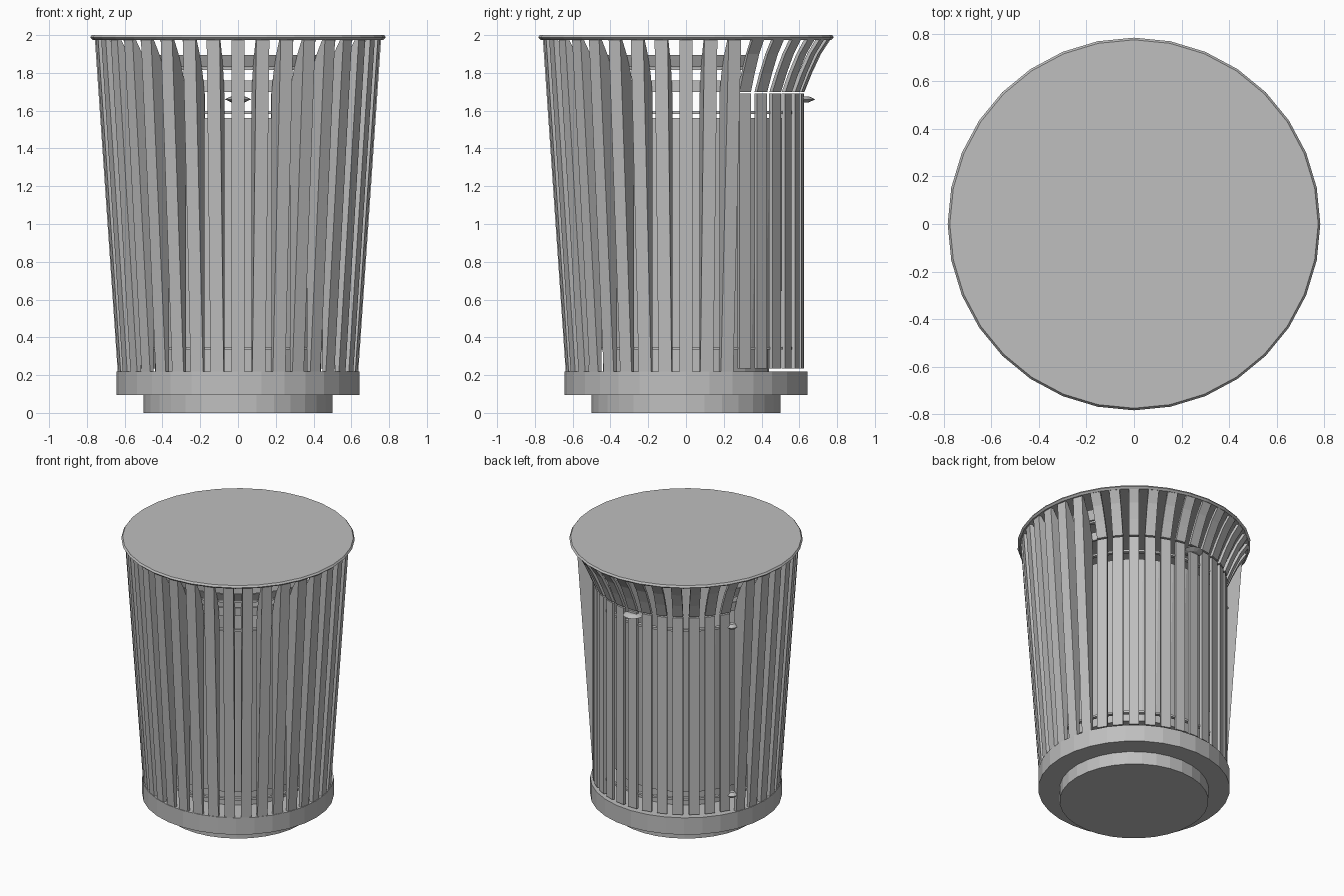
import bpy, bmesh, math
from mathutils import Matrix, Vector

cube = bpy.data.objects.get("Cube")
if cube:
    bpy.data.objects.remove(cube, do_unlink=True)

GREY = (0.52, 0.52, 0.52, 1)
metal = bpy.data.materials.new("grey_metal")
metal.use_nodes = True
metal.diffuse_color = GREY
metal.node_tree.nodes["Principled BSDF"].inputs["Base Color"].default_value = GREY


def finish(name, bm):
    bmesh.ops.remove_doubles(bm, verts=bm.verts, dist=0.0001)
    bmesh.ops.recalc_face_normals(bm, faces=bm.faces)
    mesh = bpy.data.meshes.new(name)
    bm.to_mesh(mesh)
    bm.free()
    mesh.materials.append(metal)
    obj = bpy.data.objects.new(name, mesh)
    bpy.context.collection.objects.link(obj)
    return obj


def lathe(name, profile, sides=32, centre=(0, 0)):
    """Spin an (r, z) profile all the way round."""
    bm = bmesh.new()
    verts = [bm.verts.new((r, 0, z)) for r, z in profile]
    edges = [bm.edges.new(pair) for pair in zip(verts, verts[1:])]
    bmesh.ops.spin(bm, geom=verts + edges, axis=(0, 0, 1), cent=(0, 0, 0),
                   angle=math.tau, steps=sides)
    obj = finish(name, bm)
    obj.location = (centre[0], centre[1], 0)
    return obj


def hoop(name, r0, r1, z0, z1, flare=0.0, start=0, sweep=360, sides=36):
    """Flat bar bent round the axis, optionally leaning outward and open."""
    bm = bmesh.new()
    corners = [(r0, z0), (r1, z0), (r1 + flare, z1), (r0 + flare, z1)]
    face = bm.faces.new([bm.verts.new((r, 0, z)) for r, z in corners])
    bmesh.ops.rotate(bm, verts=bm.verts, cent=(0, 0, 0),
                     matrix=Matrix.Rotation(math.radians(start), 3, "Z"))
    closed = sweep == 360
    geom = list(face.edges) if closed else [face]
    if closed:
        bm.faces.remove(face)
        geom = list(bm.edges) + list(bm.verts)
    else:
        bmesh.ops.duplicate(bm, geom=[face] + list(face.edges) + list(face.verts))
        geom = [face] + list(face.edges) + list(face.verts)
    bmesh.ops.spin(bm, geom=geom, axis=(0, 0, 1), cent=(0, 0, 0),
                   angle=math.radians(sweep), steps=sides)
    return finish(name, bm)


def slats(name, profile, angles, width=0.07):
    """Copies of an (r, z) side profile, given a width, set round the axis."""
    bm = bmesh.new()
    for a in angles:
        out = Vector((math.cos(math.radians(a)), math.sin(math.radians(a)), 0))
        side = Vector((-out.y, out.x, 0)) * width / 2
        rows = [[bm.verts.new(out * r + Vector((0, 0, z)) + side * s)
                 for r, z in profile] for s in (-1, 1)]
        bm.faces.new(rows[0])
        bm.faces.new(rows[1][::-1])
        n = len(profile)
        for i in range(n):
            j = (i + 1) % n
            bm.faces.new((rows[0][i], rows[0][j], rows[1][j], rows[1][i]))
    return finish(name, bm)


# Base, pedestal and lid
lathe("foot", [(0, 0), (0.5, 0), (0.5, 0.1), (0, 0.1)])
lathe("base_drum", [(0, 0.095), (0.643, 0.095), (0.643, 0.22), (0, 0.22)])
lathe("pedestal", [(0, 0.22), (0.44, 0.22), (0.44, 0.34), (0, 0.34)])
lathe("lid", [(0, 1.98), (0.77, 1.975), (0.783, 1.987), (0.774, 2.0), (0, 2.0)])

# Open inner bin
lathe("inner_bin", [(0, 0.34), (0.49, 0.34), (0.547, 1.56), (0.535, 1.56),
                    (0.48, 0.355), (0, 0.355)])

# Slats: blades whose inner edge stays upright, then curves out to the lid
door_angles = range(30, 151, 10)
blade_angles = range(160, 381, 10)
slats("body_slats", [(0.637, 0.22), (0.758, 1.98), (0.738, 1.98), (0.69, 1.9),
                     (0.645, 1.8), (0.618, 1.7), (0.612, 1.6), (0.612, 0.22)],
      blade_angles)
slats("door_slats", [(0.604, 0.235), (0.626, 0.235), (0.626, 1.69), (0.604, 1.69)],
      door_angles)
slats("flared_slats", [(0.628, 1.7), (0.668, 1.8), (0.715, 1.9), (0.768, 1.98),
                       (0.745, 1.98), (0.695, 1.9), (0.647, 1.8), (0.606, 1.7)],
      door_angles)

# Hoops that hold the slats
for name, z in (("lower_hoop", 0.335), ("upper_hoop", 1.582)):
    hoop(name, 0.585, 0.612, z, z + 0.015)
hoop("neck_band", 0.603, 0.618, 1.7, 1.76, start=150, sweep=240, sides=24)
hoop("collar_hoop", 0.63, 0.655, 1.815, 1.828, start=150, sweep=240, sides=24)
hoop("collar_band", 0.645, 0.66, 1.832, 1.895, flare=0.03,
     start=150, sweep=240, sides=24)


# Door handle and hinges, lens shaped
def lens(name, radius, z, half, centre):
    lathe(name, [(0, z - half), (radius * 0.5, z - half), (radius, z),
                 (radius * 0.5, z + half), (0, z + half)], 12, centre)


lens("door_handle", 0.07, 1.66, 0.016, (0, 0.615))
hinge = (0.615 * math.cos(math.radians(155)), 0.615 * math.sin(math.radians(155)))
lens("lower_hinge", 0.04, 0.345, 0.02, hinge)
lens("upper_hinge", 0.04, 1.59, 0.02, hinge)
